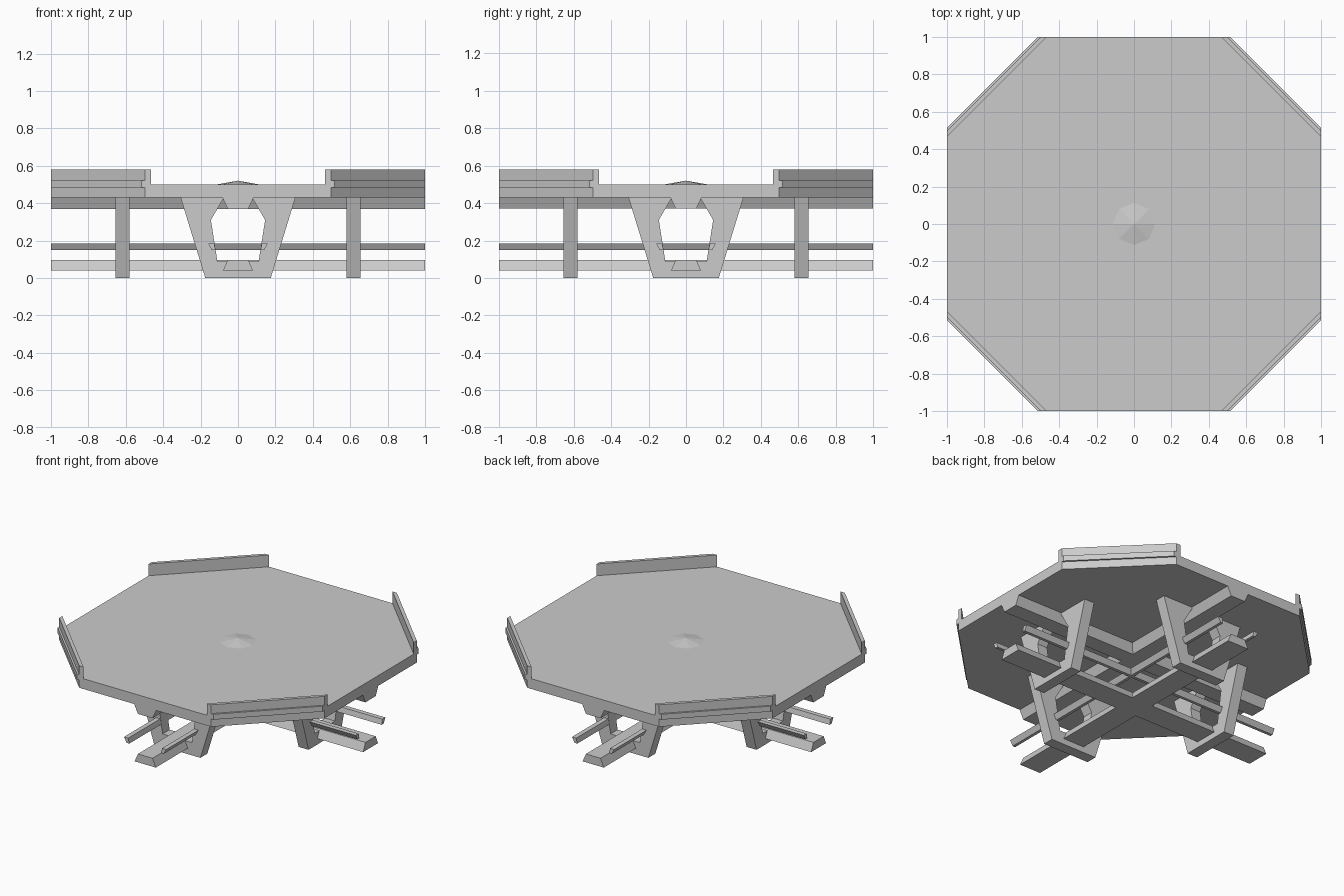
import bpy, bmesh, math
from mathutils import Matrix

if "Cube" in bpy.data.objects:
    bpy.data.objects.remove(bpy.data.objects["Cube"])


def prism(name, pts, lo, hi, turn=0, upright=False):
    """Extrude a profile: (x, z) points along y, or (x, y) points along z."""
    bm = bmesh.new()
    rings = []
    for d in (lo, hi):
        rings.append([bm.verts.new((u, v, d) if upright else (u, d, v)) for u, v in pts])
    a, b = rings
    bm.faces.new(a)
    bm.faces.new(b[::-1])
    n = len(pts)
    for i in range(n):
        j = (i + 1) % n
        bm.faces.new((a[i], b[i], b[j], a[j]))
    bm.transform(Matrix.Rotation(math.radians(90 * turn), 4, 'Z'))
    bmesh.ops.recalc_face_normals(bm, faces=bm.faces)
    me = bpy.data.meshes.new(name)
    bm.to_mesh(me)
    bm.free()
    ob = bpy.data.objects.new(name, me)
    bpy.context.collection.objects.link(ob)
    return ob


def mirrored(half):
    """Close a right-hand outline with its mirror image."""
    return half + [(-u, v) for u, v in reversed(half)]


# Octagonal tabletop
c = 0.48
prism("tabletop", [(1, -c), (1, c), (c, 1), (-c, 1), (-1, c), (-1, -c), (-c, -1), (c, -1)],
      0.43, 0.50, upright=True)

# Raised rims with a protruding strip on the four diagonal edges
for k in range(4):
    prism(f"rim_{k}", [(1, 0.465), (1, 0.498), (0.498, 1), (0.465, 1)], 0.43, 0.58, k, True)
    prism(f"rim_strip_{k}", [(1, 0.49), (1, 0.515), (0.515, 1), (0.49, 1)], 0.483, 0.52, k, True)

# Shallow faceted boss in the middle of the top
bpy.ops.mesh.primitive_cone_add(vertices=8, radius1=0.113, radius2=0, depth=0.02,
                                location=(0, 0, 0.51))
bpy.context.object.name = "centre_boss"

# Crossed beams and stretcher bars, along y then along x
for k, way in enumerate(("lengthways", "crossways")):
    prism(f"upper_beam_{way}", mirrored([(0.055, 0.37), (0.083, 0.43)]), -1, 1, k)
    prism(f"lower_beam_{way}", mirrored([(0.08, 0.04), (0.055, 0.097)]), -1, 1, k)
    for side, s in (("left", -1), ("right", 1)):
        bar = [(0.12, 0.15), (0.14, 0.15), (0.16, 0.185), (0.128, 0.185)]
        prism(f"stretcher_{way}_{side}", [(s * u, v) for u, v in bar], -1, 1, k)

# Four splayed leg frames
leg = [(0.11, 0.087), (0.145, 0.31), (0.075, 0.43), (0.307, 0.43), (0.175, 0)]
for k in range(4):
    prism(f"leg_frame_{k}", mirrored(leg), -0.655, -0.58, k)
